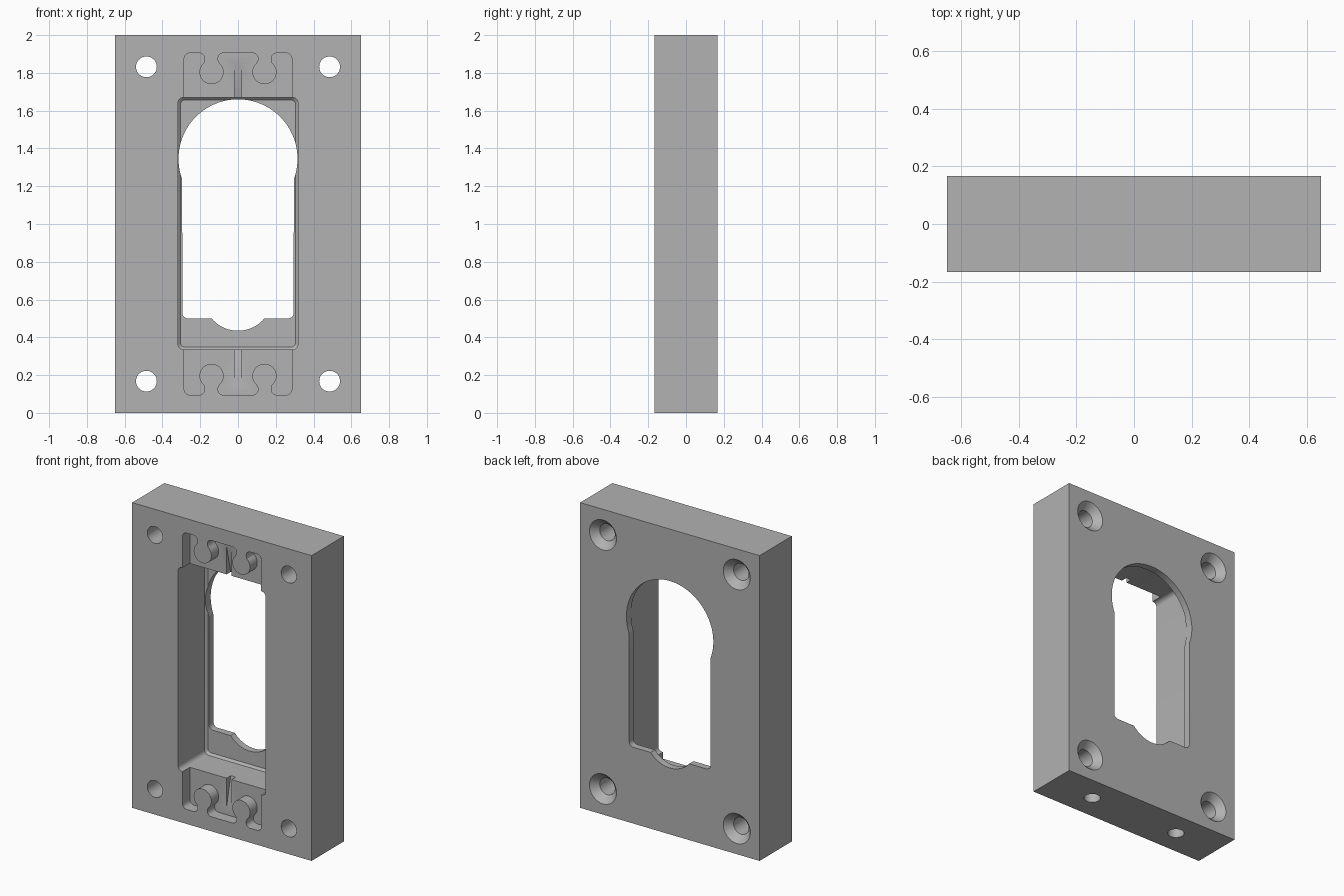
import bpy, bmesh
from math import cos, sin, radians, pi

cube = bpy.data.objects.get("Cube")
if cube:
    bpy.data.objects.remove(cube, do_unlink=True)

W, D, H = 1.3, 0.334, 2.0
FRONT, BACK = -D / 2, D / 2
RECESS_Y = FRONT + 0.075
POCKET_Y = BACK - 0.045


def arc(cx, cz, r, a0, a1, n):
    """Points on an arc, angles in degrees."""
    return [(cx + r * cos(radians(a0 + (a1 - a0) * i / n)),
             cz + r * sin(radians(a0 + (a1 - a0) * i / n))) for i in range(n + 1)]


def circle(cx, cz, r, n=40):
    return arc(cx, cz, r, 0, 360, n)[:-1]


def rounded_rect(hw, z0, z1, r):
    pts = []
    for sx, z, a in ((1, z1 - r, 0), (-1, z1 - r, 90), (-1, z0 + r, 180), (1, z0 + r, 270)):
        pts += arc(sx * (hw - r), z, r, a, a + 90, 6)
    return pts


def loft(name, sections, axis="y"):
    """Solid through matching outlines placed at (position, points) along an axis."""
    place = {"y": lambda p, t: (p[0], t, p[1]),
             "z": lambda p, t: (p[0], p[1], t),
             "x": lambda p, t: (t, p[0], p[1])}[axis]
    bm = bmesh.new()
    rings = [[bm.verts.new(place(p, t)) for p in pts] for t, pts in sections]
    n = len(rings[0])
    for a, b in zip(rings, rings[1:]):
        for i in range(n):
            j = (i + 1) % n
            bm.faces.new((a[i], a[j], b[j], b[i]))
    bm.faces.new(rings[0])
    bm.faces.new(rings[-1])
    bmesh.ops.recalc_face_normals(bm, faces=bm.faces)
    mesh = bpy.data.meshes.new(name)
    bm.to_mesh(mesh)
    bm.free()
    obj = bpy.data.objects.new(name, mesh)
    bpy.context.collection.objects.link(obj)
    return obj


# Solid block
hw = W / 2
plate = loft("mounting_plate", [(FRONT, [(-hw, 0), (hw, 0), (hw, H), (-hw, H)]),
                                (BACK, [(-hw, 0), (hw, 0), (hw, H), (-hw, H)])])
cutters = []

# Deep front pocket with a small chamfer around its floor
wide = rounded_rect(0.318, 0.335, 1.67, 0.03)
narrow = rounded_rect(0.304, 0.349, 1.656, 0.022)
cutters.append(loft("pocket_cutter", [(FRONT - 0.1, wide), (POCKET_Y - 0.014, wide),
                                      (POCKET_Y, narrow)]))

# Keyhole-like opening through the back wall
opening = arc(0, 0.618, 0.183, -139.8, -40.2, 20)
opening += arc(0.265, 0.53, 0.03, -90, 0, 6)
opening += arc(0, 1.345, 0.315, -20.4, 200.4, 64)
opening += arc(-0.265, 0.53, 0.03, 180, 270, 6)
cutters.append(loft("opening_cutter", [(POCKET_Y - 0.03, opening), (BACK + 0.1, opening)]))

# Shallow recesses above and below, leaving round cable knobs standing
half = arc(0.076, 1.875, 0.03, 90, -25, 8)
half += arc(0.14, 1.804, 0.064, 130, 410, 32)
half += arc(0.206, 1.875, 0.03, 205, 90, 8)
half += arc(0.255, 1.875, 0.03, 90, 0, 6)
half += [(0.285, 1.6)]
recess = half + [(-x, z) for x, z in reversed(half)]
ramp = [(RECESS_Y - 0.02, 1.6), (RECESS_Y + 0.058, 1.6),
        (RECESS_Y, 1.85), (RECESS_Y - 0.02, 1.85)]
for end in ("upper", "lower"):
    flip = (lambda z: z) if end == "upper" else (lambda z: H - z)
    outline = [(x, flip(z)) for x, z in recess]
    cutters.append(loft(end + "_recess_cutter", [(FRONT - 0.1, outline), (RECESS_Y, outline)]))
    # Tapered centre groove in the recess floor
    wedge = [(y, flip(z)) for y, z in ramp]
    cutters.append(loft(end + "_groove_cutter", [(-0.018, wedge), (0.018, wedge)], "x"))

# Corner screw holes countersunk from the back
for x in (-0.485, 0.485):
    for z in (0.168, H - 0.168):
        cutters.append(loft("screw_hole_cutter", [
            (FRONT - 0.1, circle(x, z, 0.055)), (BACK - 0.045, circle(x, z, 0.055)),
            (BACK, circle(x, z, 0.098)), (BACK + 0.02, circle(x, z, 0.098))]))

# Blind holes in the bottom edge
for x in (-0.33, 0.33):
    ring = circle(x, 0, 0.05)
    cutters.append(loft("bottom_hole_cutter", [(-0.1, ring), (0.2, ring)], "z"))

# Cut everything out and keep the finished mesh
for c in cutters:
    c.hide_render = True
    mod = plate.modifiers.new(c.name, "BOOLEAN")
    mod.operation = "DIFFERENCE"
    mod.solver = "EXACT"
    mod.object = c
deps = bpy.context.evaluated_depsgraph_get()
finished = bpy.data.meshes.new_from_object(plate.evaluated_get(deps))
plate.modifiers.clear()
plate.data = finished
for c in cutters:
    bpy.data.objects.remove(c, do_unlink=True)

# Plain grey finish
GREY = (0.445, 0.445, 0.445, 1)
mat = bpy.data.materials.new("plain_grey")
mat.use_nodes = True
mat.diffuse_color = GREY
mat.node_tree.nodes["Principled BSDF"].inputs["Base Color"].default_value = GREY
plate.data.materials.clear()
plate.data.materials.append(mat)

bpy.ops.object.select_all(action="DESELECT")
plate.select_set(True)
bpy.context.view_layer.objects.active = plate
bpy.ops.object.shade_smooth_by_angle(angle=pi / 6)
